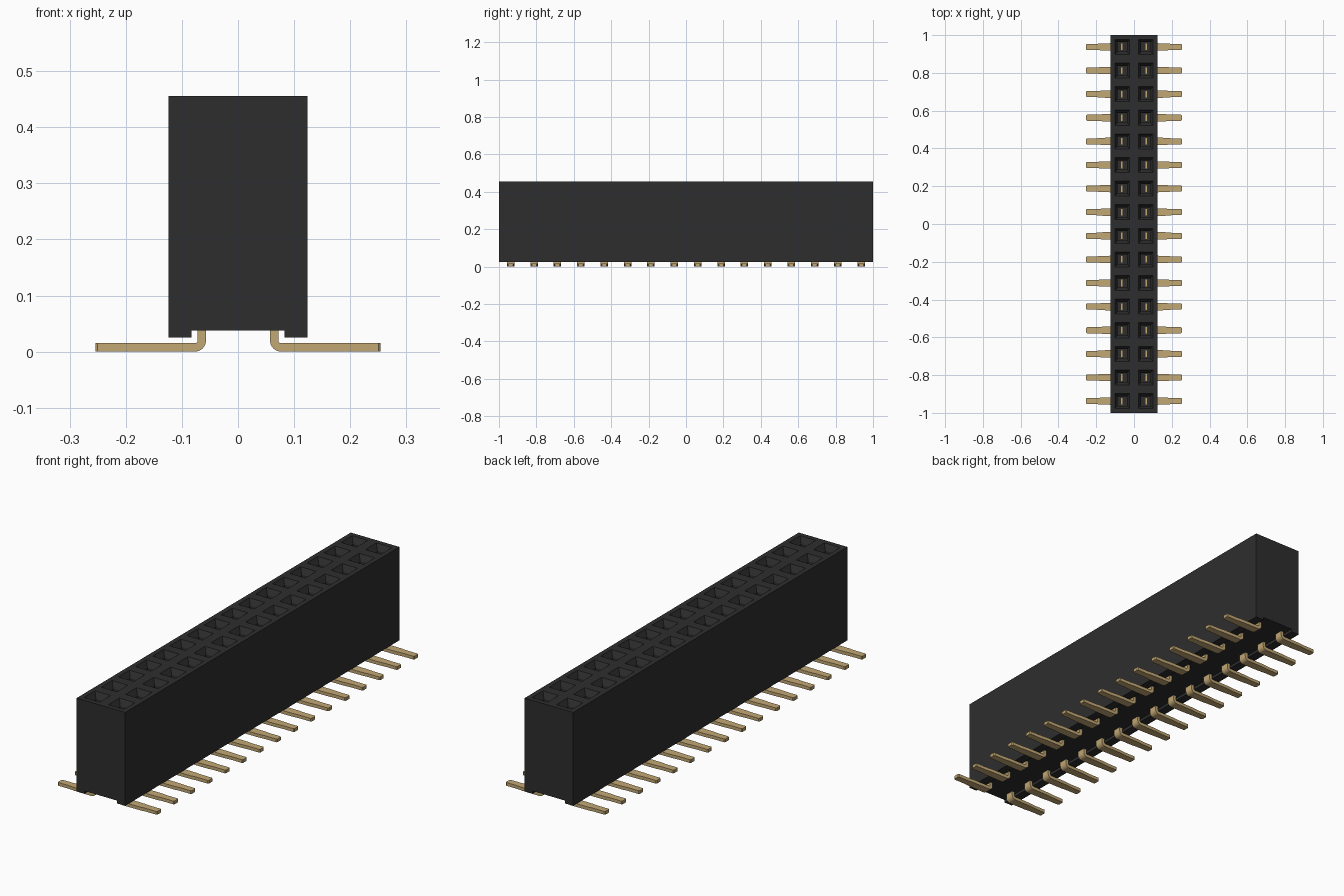
import bpy, bmesh, math
from mathutils import Vector

cube = bpy.data.objects.get("Cube")
if cube:
    bpy.data.objects.remove(cube, do_unlink=True)

ROWS, PITCH = 16, 0.125
HALF_W, TOP, FOOT, RECESS = 0.124, 0.456, 0.025, 0.038


def material(name, rgb):
    m = bpy.data.materials.new(name)
    m.use_nodes = True
    m.diffuse_color = (*rgb, 1)
    bsdf = m.node_tree.nodes["Principled BSDF"]
    bsdf.inputs["Base Color"].default_value = (*rgb, 1)
    bsdf.inputs["Roughness"].default_value = 0.6
    return m


def make_object(name, bm, mat):
    bmesh.ops.recalc_face_normals(bm, faces=bm.faces)
    me = bpy.data.meshes.new(name)
    bm.to_mesh(me)
    bm.free()
    me.materials.append(mat)
    ob = bpy.data.objects.new(name, me)
    bpy.context.collection.objects.link(ob)
    return ob


black = material("black plastic", (0.027, 0.027, 0.027))
gold = material("gold contact", (0.54, 0.39, 0.175))

# Housing: cross-section with a channel underneath, extruded along y
bm = bmesh.new()
profile = [(-HALF_W, FOOT), (-0.083, FOOT), (-0.083, RECESS), (0.083, RECESS),
           (0.083, FOOT), (HALF_W, FOOT), (HALF_W, TOP), (-HALF_W, TOP)]
end = bm.faces.new([bm.verts.new((x, -1, z)) for x, z in profile])
ext = bmesh.ops.extrude_face_region(bm, geom=[end])
bmesh.ops.translate(bm, vec=(0, 2, 0),
                    verts=[g for g in ext["geom"] if isinstance(g, bmesh.types.BMVert)])
bmesh.ops.recalc_face_normals(bm, faces=bm.faces)


def slice_at(co, no):
    bmesh.ops.bisect_plane(bm, geom=bm.verts[:] + bm.edges[:] + bm.faces[:],
                           plane_co=co, plane_no=no)


# Divide into one cell per socket
slice_at((0, 0, 0), (1, 0, 0))
for i in range(1, ROWS):
    slice_at((0, -1 + i * PITCH, 0), (0, 1, 0))

# Sockets: square mouth, tapered lead-in, straight shaft
cells = [f for f in bm.faces if f.normal.z > 0.9 and f.calc_center_median().z > TOP - 0.01]
for thickness, depth in ((0.0225, 0), (0.015, -0.027), (0.0, -0.23)):
    bmesh.ops.inset_individual(bm, faces=cells, thickness=thickness, depth=depth,
                               use_even_offset=True)
make_object("socket_housing", bm, black)

# Contact: flat strip swept down from the socket, bent outwards to a solder leg
T = 0.0075                                  # half thickness
stations = [(0.0645, 0.25, 0.02, 0)]        # x, z, half width, direction angle
for k in range(7):
    a = math.pi / 2 * k / 6
    stations.append((0.077 - 0.0125 * math.cos(a), 0.02 - 0.0125 * math.sin(a), 0.02, a))
stations += [(x, T, w, math.pi / 2) for x, w in
             ((0.165, 0.019), (0.20, 0.016), (0.25, 0.016), (0.254, 0.012))]

bm = bmesh.new()
rings = []
for x, z, w, a in stations:
    n = Vector((math.cos(a), 0, math.sin(a))) * T
    c = Vector((x, 0, z))
    side = Vector((0, w, 0))
    rings.append([bm.verts.new(p) for p in
                  (c - n - side, c + n - side, c + n + side, c - n + side)])
for r, s in zip(rings, rings[1:]):
    for i in range(4):
        j = (i + 1) % 4
        bm.faces.new((r[i], r[j], s[j], s[i]))
bm.faces.new(rings[0])
bm.faces.new(rings[-1])
bmesh.ops.translate(bm, verts=bm.verts, vec=(0, -1 + PITCH / 2, 0))
pins = make_object("contact_pins", bm, gold)

# Repeat along the housing, then mirror to the other side
arr = pins.modifiers.new("row", 'ARRAY')
arr.count = ROWS
arr.use_relative_offset = False
arr.use_constant_offset = True
arr.constant_offset_displace = (0, PITCH, 0)
pins.modifiers.new("other_side", 'MIRROR').use_axis = (True, False, False)

# Smooth only the bends
bpy.ops.object.select_all(action='DESELECT')
pins.select_set(True)
bpy.context.view_layer.objects.active = pins
bpy.ops.object.shade_smooth_by_angle(angle=math.radians(30))
